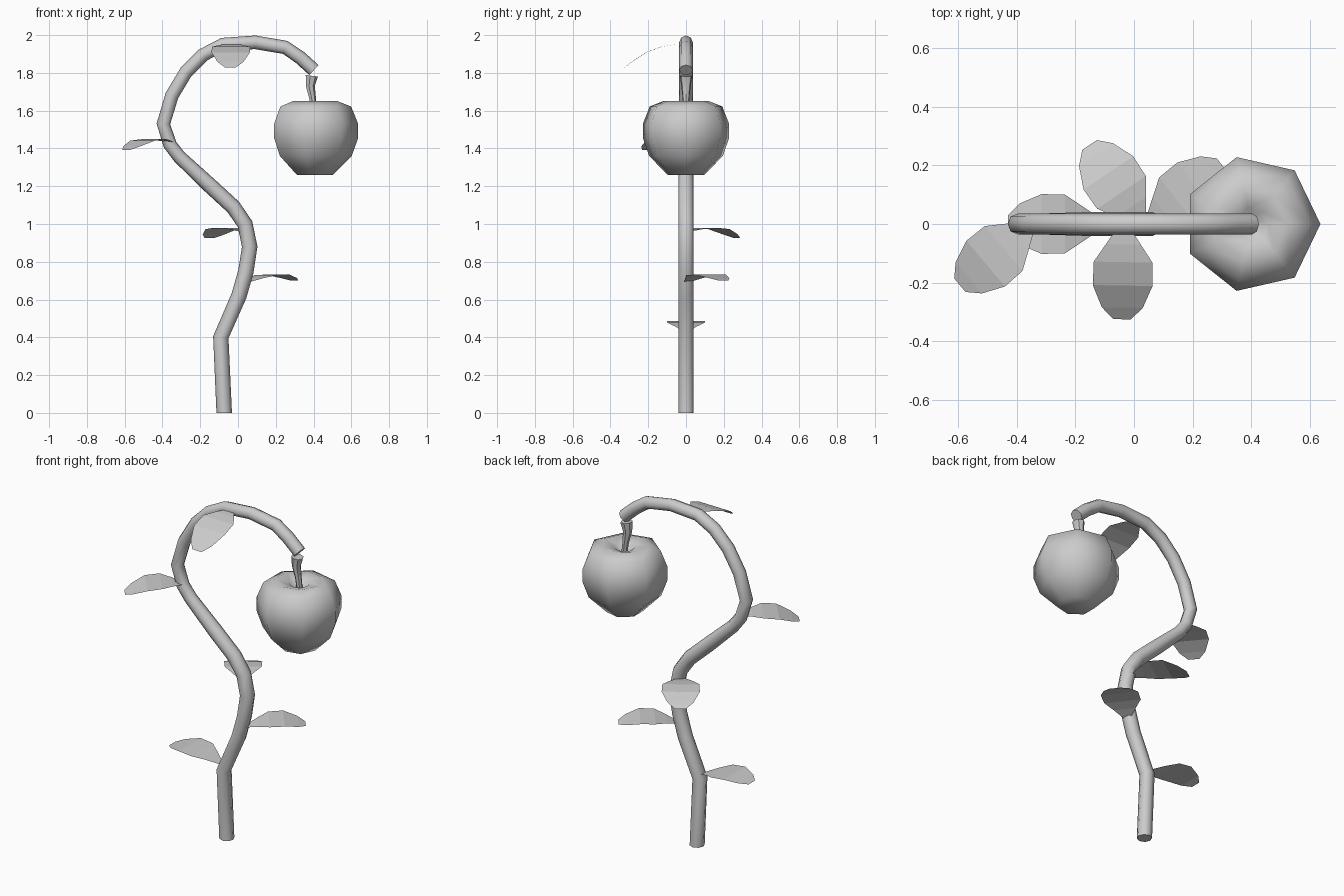
import bpy, bmesh
from math import sin, cos, pi, radians
from mathutils import Vector

if "Cube" in bpy.data.objects:
    bpy.data.objects.remove(bpy.data.objects["Cube"])


def finish(bm, name, smooth=True, angle=50):
    bmesh.ops.remove_doubles(bm, verts=bm.verts, dist=1e-5)
    if smooth:
        bmesh.ops.recalc_face_normals(bm, faces=bm.faces)
    me = bpy.data.meshes.new(name)
    bm.to_mesh(me)
    bm.free()
    ob = bpy.data.objects.new(name, me)
    bpy.context.collection.objects.link(ob)
    if smooth:
        bpy.ops.object.select_all(action='DESELECT')
        bpy.context.view_layer.objects.active = ob
        ob.select_set(True)
        bpy.ops.object.shade_smooth_by_angle(angle=radians(angle))
    return ob


def bridge(bm, rings):
    for a, b in zip(rings, rings[1:]):
        n = len(a)
        for i in range(n):
            j = (i + 1) % n
            bm.faces.new((a[i], a[j], b[j], b[i]))
    bm.faces.new(rings[0][::-1])
    bm.faces.new(rings[-1])


def tube(name, pts, sides):
    """Tube along (x, z, radius) points in the y = 0 plane."""
    bm = bmesh.new()
    rings = []
    p = [Vector((x, 0, z)) for x, z, r in pts]
    for i, (x, z, r) in enumerate(pts):
        t = p[min(i + 1, len(p) - 1)] - p[max(i - 1, 0)]
        n = Vector((t.z, 0, -t.x)).normalized()
        if i == 0 and z == 0:
            n = Vector((1, 0, 0))
        rings.append([bm.verts.new(p[i] + n * r * cos(a) + Vector((0, r * sin(a), 0)))
                      for a in (2 * pi * k / sides for k in range(sides))])
    bridge(bm, rings)
    return finish(bm, name)


# main curling vine
path = [(-.073, 0), (-.091, .4), (.005, .62), (.042, .75), (.062, .88), (.037, 1.0),
        (-.025, 1.09), (-.15, 1.205), (-.31, 1.355), (-.36, 1.42), (-.395, 1.53),
        (-.35, 1.68), (-.275, 1.805), (-.185, 1.895), (-.08, 1.95), (.09, 1.962),
        (.25, 1.935), (.33, 1.88), (.402, 1.815)]
tube("vine_stem", [(x, z, .041 if z < 1.3 and i < 9 else .036) for i, (x, z) in enumerate(path)], 8)

# fruit stalk, narrowing into the dimple
tube("fruit_stalk", [(.405, 1.58, .016), (.395, 1.66, .018), (.382, 1.73, .025), (.389, 1.785, .034)], 7)

# seven-sided fruit with a dimpled top
bm = bmesh.new()
profile = [(.10, 1.26), (.2, 1.36), (.234, 1.455), (.234, 1.53), (.197, 1.622),
           (.125, 1.65), (.055, 1.63), (.015, 1.58)]
rings = [[bm.verts.new((.402 + r * cos(2 * pi * k / 7), r * sin(2 * pi * k / 7), z))
          for k in range(7)] for r, z in profile]
bridge(bm, rings)
finish(bm, "fruit", angle=62)

# leaves: distance from base, half width, arch height
leaf_rows = [(0, .012, 0), (.07, .06, .022), (.13, .1, .035), (.21, .102, .036),
             (.285, .07, .015), (.325, .03, 0)]


def leaf(name, base, azimuth, slope):
    bm = bmesh.new()
    a = radians(azimuth)
    d, s = Vector((cos(a), sin(a), 0)), Vector((-sin(a), cos(a), 0))
    rows = []
    for u, w, h in leaf_rows:
        c = Vector(base) + d * u + Vector((0, 0, h + slope * u))
        rows.append([bm.verts.new(c + s * (w * k)) for k in (1, 0, -1)])
    for p, q in zip(rows, rows[1:]):
        for k in range(2):
            bm.faces.new((p[k], p[k + 1], q[k + 1], q[k]))
    finish(bm, name, smooth=False)


for i, args in enumerate([((-.105, 0, .43), 180, .1), ((.045, 0, .69), 38, .03),
                          ((.03, 0, .958), 124, -.1), ((-.345, 0, 1.43), 220, -.12),
                          ((-.035, 0, 1.953), 269, -.38)]):
    leaf(f"leaf_{i + 1}", *args)
